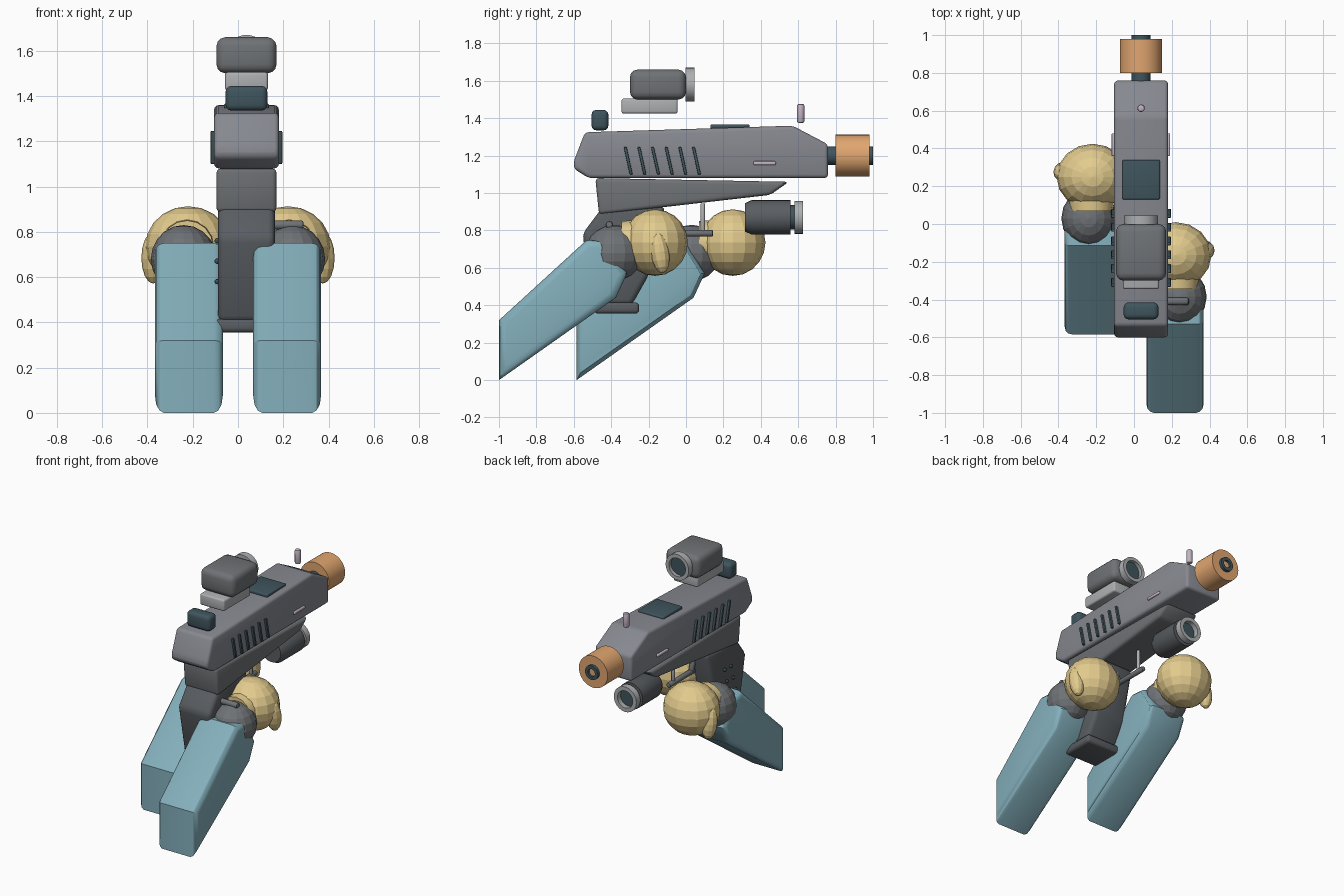
import bpy, bmesh, math
from mathutils import Matrix, Vector

if "Cube" in bpy.data.objects:
    bpy.data.objects.remove(bpy.data.objects["Cube"])

CX = 0.0375  # centre plane of the blaster


def mat(name, rgb):
    m = bpy.data.materials.new(name)
    m.diffuse_color = (*rgb, 1)
    m.use_nodes = True
    m.node_tree.nodes["Principled BSDF"].inputs["Base Color"].default_value = m.diffuse_color
    return m


TEAL = mat("sleeve_teal", (0.23, 0.43, 0.50))
TAN = mat("hand_tan", (0.77, 0.60, 0.27))
ORANGE = mat("muzzle_orange", (0.75, 0.38, 0.16))
SLATE = mat("dark_slate", (0.05, 0.09, 0.11))
DARK = mat("dark_grey", (0.10, 0.11, 0.12))
MID = mat("mid_grey", (0.16, 0.17, 0.18))
BODY = mat("body_grey", (0.24, 0.25, 0.28))
PALE = mat("pale_grey", (0.42, 0.43, 0.44))
LILAC = mat("lilac", (0.55, 0.46, 0.55))


def finish(name, bm, material, smooth=True):
    bmesh.ops.recalc_face_normals(bm, faces=bm.faces)
    me = bpy.data.meshes.new(name)
    bm.to_mesh(me)
    bm.free()
    ob = bpy.data.objects.new(name, me)
    bpy.context.collection.objects.link(ob)
    me.materials.append(material)
    if smooth:
        bpy.ops.object.select_all(action='DESELECT')
        ob.select_set(True)
        bpy.context.view_layer.objects.active = ob
        bpy.ops.object.shade_smooth_by_angle(angle=math.radians(30))
    return ob


def prism(name, pts, x0, x1, material, bevel=0.03, rim_only=False):
    """Side profile of (y, z) points extruded across x, with rounded edges."""
    bm = bmesh.new()
    a = [bm.verts.new((x0, y, z)) for y, z in pts]
    b = [bm.verts.new((x1, y, z)) for y, z in pts]
    bm.faces.new(a)
    bm.faces.new(b[::-1])
    for i in range(len(pts)):
        j = (i + 1) % len(pts)
        bm.faces.new((a[i], b[i], b[j], a[j]))
    edges = [e for e in bm.edges
             if not rim_only or abs(e.verts[0].co.x - e.verts[1].co.x) < 1e-5]
    if bevel:
        bmesh.ops.bevel(bm, geom=edges, offset=bevel, segments=3, profile=0.5,
                        affect='EDGES', clamp_overlap=True)
    return finish(name, bm, material)


def box(name, x, y, z, material, bevel=0.02):
    return prism(name, [(y[0], z[0]), (y[1], z[0]), (y[1], z[1]), (y[0], z[1])],
                 x[0], x[1], material, bevel)


def lathe(name, prof, x, z, material, n=32):
    """Closed (radius, y) outline turned around an axis along y."""
    bm = bmesh.new()
    rings = []
    for r, y in prof:
        rings.append([bm.verts.new((x + r * math.cos(2 * math.pi * i / n), y,
                                    z + r * math.sin(2 * math.pi * i / n))) for i in range(n)])
    for p, q in zip(rings, rings[1:] + rings[:1]):
        for i in range(n):
            j = (i + 1) % n
            bm.faces.new((p[i], p[j], q[j], q[i]))
    bmesh.ops.remove_doubles(bm, verts=bm.verts, dist=1e-5)
    return finish(name, bm, material)


def ring(name, r_out, r_in, y0, y1, x, z, material):
    return lathe(name, [(r_out, y0), (r_out, y1), (r_in, y1), (r_in, y0)], x, z, material)


def ball(name, loc, size, material, seg=16, rings=10, rot=0, smooth=False):
    bm = bmesh.new()
    m = Matrix.Translation(loc) @ Matrix.Rotation(rot, 4, 'X') @ Matrix.Diagonal((*size, 1))
    bmesh.ops.create_uvsphere(bm, u_segments=seg, v_segments=rings, radius=1, matrix=m)
    return finish(name, bm, material, smooth)


def rod(name, p, q, r, material, n=12):
    """Rounded-end rod between two points."""
    p, q = Vector(p), Vector(q)
    d = q - p
    bm = bmesh.new()
    m = Matrix.Translation((p + q) / 2) @ d.to_track_quat('Z', 'Y').to_matrix().to_4x4()
    bmesh.ops.create_cone(bm, cap_ends=True, segments=n, radius1=r, radius2=r,
                          depth=d.length, matrix=m)
    caps = [e for f in bm.faces if len(f.verts) == n for e in f.edges]
    bmesh.ops.bevel(bm, geom=caps, offset=r * 0.5, segments=2, profile=0.5, affect='EDGES')
    return finish(name, bm, material)


# Slide, frame, grip and magazine base
prism("slide", [(-0.60, 1.17), (-0.54, 1.325), (0.57, 1.36), (0.76, 1.26),
                (0.76, 1.08), (-0.52, 1.08), (-0.60, 1.13)], CX - 0.143, CX + 0.143, BODY, 0.035)
prism("frame", [(-0.485, 1.08), (0.55, 1.06), (0.45, 0.99), (-0.465, 0.885)],
      CX - 0.133, CX + 0.133, MID, 0.02)
prism("grip", [(-0.45, 0.92), (-0.555, 0.78), (-0.48, 0.40), (-0.29, 0.40),
               (-0.20, 0.56), (-0.11, 0.93)], CX - 0.125, CX + 0.125, DARK, 0.03)
box("magazine_base", (CX - 0.145, CX + 0.145), (-0.49, -0.25), (0.355, 0.415), DARK, 0.02)

# Slide vents, side lights and grip studs on both sides
for s, side in ((-1, "left"), (1, "right")):
    x = CX + s * 0.146
    for i in range(6):
        y = -0.325 + i * 0.073
        prism(f"vent_{side}_{i}", [(y - 0.008, 1.245), (y + 0.008, 1.245),
                                   (y + 0.04, 1.10), (y + 0.024, 1.10)],
              x - 0.012, x + 0.012, SLATE, 0.003)
    box(f"side_light_{side}", (x - 0.01, x + 0.008), (0.36, 0.48), (1.15, 1.17), LILAC, 0.006)
    for i in range(3):
        for j in range(2):
            ball(f"grip_stud_{side}_{i}{j}",
                 (CX + s * 0.13, -0.42 + 0.07 * j + i * 0.025, 0.58 + i * 0.09),
                 (0.012,) * 3, SLATE, 10, 6, smooth=True)

# Top details
box("ejection_plate", (-0.062, 0.137), (0.13, 0.34), (1.34, 1.367), SLATE, 0.008)
box("rear_sight", (CX - 0.092, CX + 0.092), (-0.505, -0.415), (1.335, 1.445), SLATE, 0.025)
rod("front_sight", (CX, 0.613, 1.375), (CX, 0.613, 1.477), 0.02, LILAC)

# Optic
box("optic_mount", (CX - 0.095, CX + 0.095), (-0.345, -0.045), (1.425, 1.505), PALE, 0.012)
box("optic_body", (CX - 0.133, CX + 0.133), (-0.30, 0.0), (1.50, 1.66), MID, 0.04)
ring("optic_ring", 0.09, 0.065, -0.003, 0.045, CX, 1.58, PALE)
lathe("optic_lens", [(0, 0), (0.067, 0), (0.067, 0.02), (0, 0.02)], CX, 1.58, SLATE)

# Barrel and muzzle
ring("barrel", 0.05, 0.027, 0.74, 1.0, CX, 1.2, SLATE)
lathe("barrel_core", [(0, 0.9), (0.028, 0.9), (0.028, 0.985), (0, 0.985)], CX, 1.2, ORANGE)
ring("muzzle_collar", 0.112, 0.048, 0.80, 0.98, CX, 1.2, ORANGE)

# Torch under the frame
lathe("torch_body", [(0, 0.315), (0.075, 0.315), (0.092, 0.35), (0.092, 0.56), (0, 0.56)],
      CX, 0.87, DARK)
lathe("torch_neck", [(0, 0.55), (0.065, 0.55), (0.065, 0.59), (0, 0.59)], CX, 0.87, SLATE)
ring("torch_ring", 0.088, 0.06, 0.58, 0.625, CX, 0.87, PALE)

# Trigger and guard
rod("trigger", (CX, 0.09, 0.79), (CX, 0.09, 0.945), 0.012, PALE)
rod("guard_bar", (CX, -0.14, 0.785), (CX, 0.145, 0.785), 0.018, MID)
rod("guard_rear", (CX, -0.16, 0.93), (CX, -0.11, 0.785), 0.018, MID)
rod("safety_pin", (0.15, -0.41, 0.83), (0.29, -0.41, 0.83), 0.02, MID)

# Arms: sleeve, wrist, cuff, hand and thumb; the left arm is mirrored and reaches forward
SLEEVE = [(-1.0, 0.0), (-1.0, 0.32), (-0.53, 0.75), (-0.42, 0.74), (-0.315, 0.57), (-0.375, 0.44)]
for s, side, dy in ((1, "right", 0.0), (-1, "left", 0.415)):
    xs = sorted((s * 0.067, s * 0.367))
    prism(f"sleeve_{side}", [(y + dy, z) for y, z in SLEEVE], xs[0], xs[1], TEAL, 0.04, True)
    ball(f"wrist_{side}", (s * 0.24, -0.385 + dy, 0.68), (0.145, 0.155, 0.15), MID)
    lathe(f"cuff_{side}", [(0, -0.345 + dy), (0.115, -0.345 + dy), (0.125, -0.2 + dy),
                           (0, -0.2 + dy)], s * 0.225, 0.735, TAN, 16)
    ball(f"hand_{side}", (s * 0.22, -0.165 + dy, 0.735), (0.19, 0.175, 0.178), TAN)
    ball(f"thumb_{side}", (s * 0.375, -0.14 + dy, 0.685), (0.052, 0.05, 0.115), TAN, 12, 8, 0.15)
